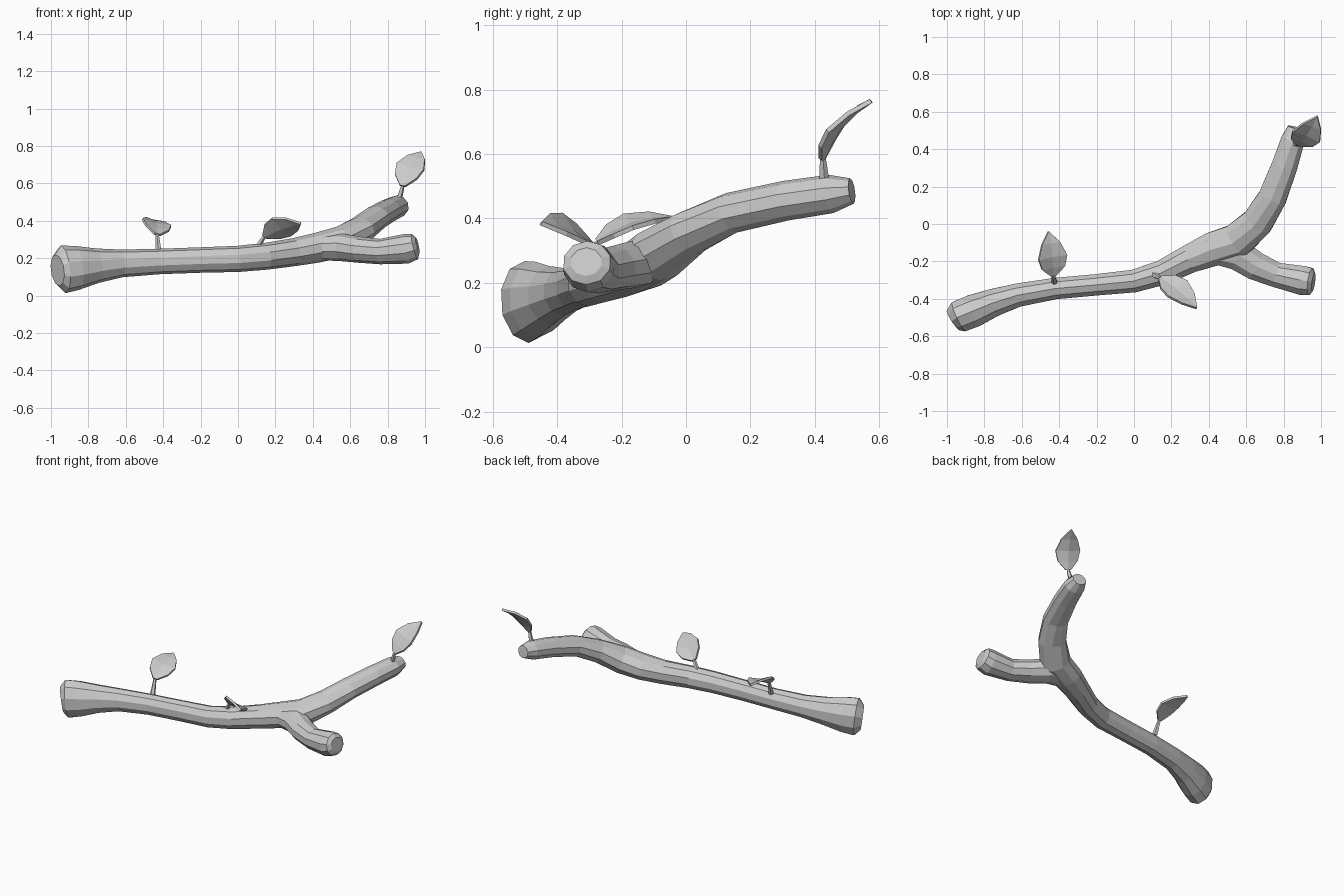
import bpy, bmesh, math
from mathutils import Vector

cube = bpy.data.objects.get("Cube")
if cube:
    bpy.data.objects.remove(cube, do_unlink=True)

# One pale grey for bark and leaves
grey = bpy.data.materials.new("pale_grey")
grey.use_nodes = True
colour = (0.6, 0.6, 0.6, 1)
grey.diffuse_color = colour
grey.node_tree.nodes["Principled BSDF"].inputs["Base Color"].default_value = colour


def finish(bm, name):
    bmesh.ops.recalc_face_normals(bm, faces=bm.faces)
    mesh = bpy.data.meshes.new(name)
    bm.to_mesh(mesh)
    bm.free()
    mesh.materials.append(grey)
    obj = bpy.data.objects.new(name, mesh)
    bpy.context.collection.objects.link(obj)
    return obj


def limb(name, path, sides=10):
    """Loft elliptical rings; each path entry is centre, half width, half height."""
    bm = bmesh.new()
    centres = [Vector(p[:3]) for p in path]
    rings = []
    for i, (c, p) in enumerate(zip(centres, path)):
        along = (centres[min(i + 1, len(path) - 1)] - centres[max(i - 1, 0)]).normalized()
        side = along.cross(Vector((0, 0, 1))).normalized()
        up = side.cross(along)
        angles = [math.tau * (k + 0.5) / sides for k in range(sides)]
        rings.append([bm.verts.new(c + side * p[3] * math.cos(a) + up * p[4] * math.sin(a))
                      for a in angles])
    for a, b in zip(rings, rings[1:]):
        for k in range(sides):
            n = (k + 1) % sides
            bm.faces.new((a[k], a[n], b[n], b[k]))
    bm.faces.new(rings[0])
    bm.faces.new(rings[-1])
    return finish(bm, name)


def leaf(name, base, tip, edge, half_width, bow):
    """Arched blade with a creased midrib; edge points to one side."""
    base, tip, edge = Vector(base), Vector(tip), Vector(edge)
    along = (tip - base).normalized()
    edge = (edge - along * edge.dot(along)).normalized()
    up = edge.cross(along)
    if up.z < 0:
        up.negate()
    bm = bmesh.new()
    rows = []
    for t, w in ((0, 0.2), (0.2, 0.8), (0.45, 1), (0.75, 0.65), (1, 0.03)):
        mid = base.lerp(tip, t) + up * bow * math.sin(math.pi * t)
        rows.append([bm.verts.new(mid + edge * half_width * w * s + up * 0.012 * w * abs(s))
                     for s in (-1, 0, 1)])
    for a, b in zip(rows, rows[1:]):
        for k in range(2):
            bm.faces.new((a[k], a[k + 1], b[k + 1], b[k]))
    obj = finish(bm, name)
    solid = obj.modifiers.new("thickness", "SOLIDIFY")
    solid.thickness = 0.014
    solid.offset = 0


# Main limb, from the flared butt to the rear fork tip
limb("main_branch", [
    (-0.965, -0.515, 0.135, 0.065, 0.085),
    (-0.935, -0.495, 0.14, 0.09, 0.128),
    (-0.86, -0.465, 0.148, 0.092, 0.118),
    (-0.75, -0.42, 0.16, 0.078, 0.092),
    (-0.62, -0.38, 0.172, 0.066, 0.074),
    (-0.42, -0.345, 0.182, 0.06, 0.068),
    (-0.2, -0.325, 0.19, 0.06, 0.068),
    (0.0, -0.305, 0.196, 0.064, 0.07),
    (0.15, -0.26, 0.21, 0.07, 0.072),
    (0.3, -0.185, 0.232, 0.08, 0.075),
    (0.42, -0.135, 0.255, 0.096, 0.08),
    (0.55, -0.09, 0.287, 0.098, 0.085),
    (0.66, 0.01, 0.355, 0.088, 0.072),
    (0.74, 0.14, 0.417, 0.08, 0.064),
    (0.805, 0.31, 0.455, 0.073, 0.062),
    (0.85, 0.45, 0.476, 0.066, 0.06),
    (0.865, 0.515, 0.485, 0.045, 0.04),
])

# Short forward fork, rooted inside the main limb
limb("side_branch", [
    (0.42, -0.145, 0.255, 0.07, 0.065),
    (0.55, -0.16, 0.258, 0.09, 0.074),
    (0.65, -0.225, 0.245, 0.08, 0.07),
    (0.76, -0.272, 0.235, 0.07, 0.068),
    (0.9, -0.302, 0.25, 0.082, 0.08),
    (0.945, -0.308, 0.262, 0.076, 0.07),
    (0.96, -0.31, 0.265, 0.05, 0.045),
])

# Twigs and leaves: root, base, tip, edge direction, half width, arch
for name, root, base, tip, edge, width, bow in (
    ("rear", (-0.425, -0.31, 0.235), (-0.432, -0.275, 0.325), (-0.457, -0.04, 0.4),
     (1, 0, -0.3), 0.08, 0.022),
    ("front", (0.105, -0.27, 0.26), (0.14, -0.29, 0.315), (0.335, -0.45, 0.385),
     (-0.11, -0.08, 0.09), 0.08, 0.015),
    ("tip", (0.86, 0.43, 0.51), (0.88, 0.425, 0.585), (0.98, 0.575, 0.765),
     (0.135, -0.06, -0.04), 0.08, 0.022),
):
    limb(name + "_twig", [(*root, 0.017, 0.017), (*base, 0.01, 0.01)], 5)
    leaf(name + "_leaf", base, tip, edge, width, bow)
